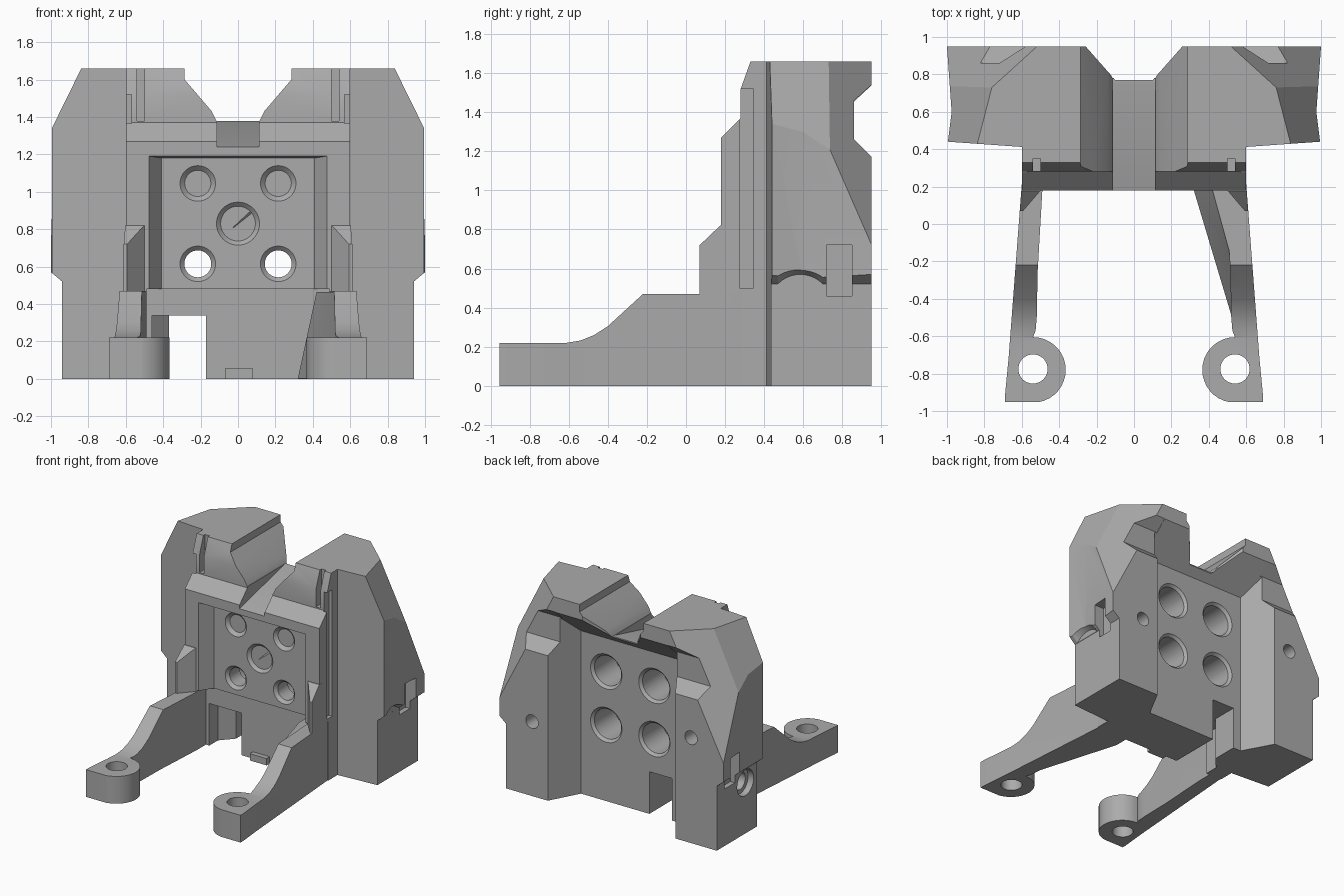
import bpy, bmesh, math
from mathutils import Vector, Matrix

if "Cube" in bpy.data.objects:
    bpy.data.objects.remove(bpy.data.objects["Cube"])

steel = bpy.data.materials.new("grey_steel")
steel.use_nodes = True
GREY = (0.41, 0.41, 0.41, 1)
steel.diffuse_color = GREY
steel.node_tree.nodes["Principled BSDF"].inputs["Base Color"].default_value = GREY


def finish(bm, name):
    bmesh.ops.recalc_face_normals(bm, faces=bm.faces)
    mesh = bpy.data.meshes.new(name)
    bm.to_mesh(mesh)
    bm.free()
    mesh.materials.append(steel)
    ob = bpy.data.objects.new(name, mesh)
    bpy.context.collection.objects.link(ob)
    return ob


def loft(name, a, b):
    """Solid between two matching 3D outlines."""
    bm = bmesh.new()
    va = [bm.verts.new(p) for p in a]
    vb = [bm.verts.new(p) for p in b]
    bm.faces.new(va)
    bm.faces.new(vb[::-1])
    n = len(a)
    for i in range(n):
        j = (i + 1) % n
        bm.faces.new((va[i], va[j], vb[j], vb[i]))
    return finish(bm, name)


def prism(name, pts, axis, lo, hi):
    """Extrude a 2D outline along x (yz points), y (xz) or z (xy)."""
    def put(p, d):
        p = list(p)
        p.insert("xyz".index(axis), d)
        return p
    return loft(name, [put(p, lo) for p in pts], [put(p, hi) for p in pts])


def box(name, x, y, z):
    return prism(name, [(x[0], y[0]), (x[1], y[0]), (x[1], y[1]), (x[0], y[1])], "z", *z)


def cone(name, start, direction, r1, r2, length):
    d = Vector(direction).normalized()
    bm = bmesh.new()
    bmesh.ops.create_cone(bm, cap_ends=True, segments=40, radius1=r1, radius2=r2, depth=length)
    spin = d.to_track_quat("Z", "Y").to_matrix().to_4x4()
    bm.transform(Matrix.Translation(Vector(start) + d * length / 2) @ spin)
    return finish(bm, name)


def boolean(target, tool, op="DIFFERENCE"):
    """Apply a boolean, with a second solver if the first changes nothing."""
    tool.hide_render = True
    before = len(target.data.vertices)
    for solver in ("MANIFOLD", "EXACT"):
        mod = target.modifiers.new(op, "BOOLEAN")
        mod.operation, mod.solver, mod.object = op, solver, tool
        deps = bpy.context.evaluated_depsgraph_get()
        mesh = bpy.data.meshes.new_from_object(target.evaluated_get(deps))
        target.modifiers.clear()
        if len(mesh.vertices) not in (0, before):
            break
    target.data = mesh
    bpy.data.objects.remove(tool)


def drill(target, start, direction, r, depth, rim=0.0):
    """Round hole with an optional chamfered rim."""
    d = Vector(direction)
    s = Vector(start)
    boolean(target, cone("hole", s - d * 0.05, d, r, r, depth + 0.05))
    if rim:
        boolean(target, cone("rim", s - d * 0.01, d, rim + 0.01, r - 0.002, rim - r + 0.012))


def halfspace(point, normal):
    """Large block lying beyond a plane."""
    n = Vector(normal).normalized()
    bm = bmesh.new()
    bmesh.ops.create_cube(bm, size=4)
    bm.transform(Matrix.Translation(Vector(point) + n * 2) @ n.to_track_quat("Z", "Y").to_matrix().to_4x4())
    return finish(bm, "facet_cutter")


# Central block with stepped front
body = prism("bracket_body", [(0.29, 0), (0.29, 0.48), (0.18, 0.48), (0.18, 1.27), (0.28, 1.37),
                              (0.28, 1.52), (0.33, 1.66), (0.95, 1.66), (0.95, 0)], "x", -0.6, 0.6)

# Front pocket with drafted sides
def pocket_outline(y, half, top):
    return [(-half, y, 0.4), (half, y, 0.4), (half, y, top), (-half, y, top)]

boolean(body, loft("pocket", pocket_outline(0.1, 0.53, 1.2), pocket_outline(0.28, 0.41, 1.18)))

for s in (1, -1):
    # Side tower
    plan = [(0.5, 0.405), (0.995, 0.44), (0.975, 0.6), (1.0, 0.95), (0.5, 0.95)]
    boolean(body, prism("tower", [(s * x, y) for x, y in plan], "z", 0, 1.66), "UNION")

    # Arm with round foot pad and small wedge-shaped cheek
    pad = [(0.54 + 0.175 * math.cos(math.radians(a)), -0.78 + 0.175 * math.sin(math.radians(a)))
           for a in range(270, 85, -10)]
    plan = [(0.592, 0.32), (0.67, -0.71), (0.69, -0.92), (0.69, -0.955)] + pad + [
        (0.526, -0.57), (0.52, -0.5), (0.515, -0.25), (0.49, 0.18), (0.49, 0.32)]
    arm = prism("arm", [(s * x, y) for x, y in plan], "z", -0.1, 1.0)
    side = [(-0.953, 0), (-0.953, 0.22), (-0.61, 0.22), (-0.54, 0.232), (-0.47, 0.26), (-0.4, 0.305),
            (-0.22, 0.47), (0.07, 0.47), (0.07, 0.72), (0.175, 0.82), (0.31, 0.82), (0.31, 0)]
    boolean(arm, prism("arm_side", side, "x", -0.9, 0.9), "INTERSECT")
    trim = [(0.4, 0.0), (0.61, 0.05), (0.5, 0.178), (0.4, 0.178)]
    boolean(arm, prism("cheek_trim", [(s * x, y) for x, y in trim], "z", 0.47, 1.0))
    boolean(body, arm, "UNION")

# Tapered gusset inside the left arm
low = [(0.32, 0.32), (0.32, 0.18), (0.53, -0.52), (0.58, -0.4), (0.57, 0.32)]
high = [(0.42, 0.32), (0.42, 0.18), (0.53, -0.22), (0.58, -0.2), (0.57, 0.32)]
boolean(body, loft("gusset", [(x, y, 0.002) for x, y in low], [(x, y, 0.465) for x, y in high]), "UNION")

# Sloped outer facets, stepped foot and towers' back notches
for s in (1, -1):
    boolean(body, halfspace((s * 0.84, 0.42, 1.66), (s * 0.093, 0.024, 0.0466)))
    boolean(body, halfspace((s * 0.76, 0.73, 1.66), (s * 0.0918, 0.1011, 0.0471)))
    step = [(0.94, -0.1), (0.94, 0.52), (1.0, 0.57), (1.1, 0.57), (1.1, -0.1)]
    boolean(body, prism("step", [(s * x, z) for x, z in step], "y", 0.3, 1.1))
    boolean(body, cone("arch", (s * 0.942, 0.585, 0.41), (s, 0, 0), 0.16, 0.21, 0.08))
    notch = [(0.86, 1.26), (1.0, 1.12), (1.0, 1.585), (0.86, 1.46)]
    boolean(body, prism("back_notch", notch, "x", *sorted((s * 0.5, s * 1.1))))

# Rear recess with sloped overhang
recess = [(-0.44, 0.71), (0.44, 0.71), (0.58, 0.97), (-0.58, 0.97)]
boolean(body, loft("recess", [(x, y, -0.1) for x, y in recess],
                   [(x, y, 1.315 + (y - 0.71) * 0.93) for x, y in recess]))

# Top saddle, sloped channel and splayed back
half = [(0.115, 1.38), (0.14, 1.43), (0.285, 1.6), (0.285, 1.8)]
boolean(body, prism("saddle", half + [(-x, z) for x, z in half[::-1]], "y", 0, 1.2))
boolean(body, prism("channel", [(0.1, 1.22), (0.77, 1.385), (0.77, 1.5), (0.1, 1.5)], "x", -0.112, 0.112))
boolean(body, prism("splay", [(-0.1, 0.77), (0.1, 0.77), (0.33, 1.03), (-0.33, 1.03)], "z", 1.2, 1.8))

# Gap under the right half of the wall
boolean(body, prism("gap", [(-0.46, 0.1), (-0.17, 0.1), (-0.17, 0.9), (-0.37, 0.9), (-0.37, 0.5), (-0.46, 0.4)],
                    "z", -0.1, 0.34))

# Face holes with rear counterbores
drill(body, (0, 0.28, 0.83), (0, 1, 0), 0.095, 0.6, 0.115)
for x in (-0.215, 0.215):
    for z in (0.615, 1.045):
        drill(body, (x, 0.28, z), (0, 1, 0), 0.072, 0.6, 0.095)
        drill(body, (x, 0.71, z), (0, -1, 0), 0.12, 0.28, 0.14)

for s in (1, -1):
    # Top bores, foot holes and side screw holes
    drill(body, (s * 0.455, 0.78, 1.66), (0, 0, -1), 0.14, 0.1, 0.152)
    drill(body, (s * 0.55, 0.52, 1.66), (0, 0, -1), 0.083, 1.8, 0.1)
    drill(body, (s * 0.54, -0.775, 0.22), (0, 0, -1), 0.078, 0.4, 0.092)
    drill(body, (s * 0.94, 0.585, 0.41), (-s, 0, 0), 0.105, 0.05)
    drill(body, (s * 0.9, 0.585, 0.41), (-s, 0, 0), 0.07, 0.15)
    drill(body, (s * 0.71, 0.95, 0.6 if s > 0 else 0.85), (0, -1, 0), 0.055, 0.2)
    # Side window and vertical grooves
    boolean(body, box("window", sorted((s * 0.9, s * 1.1)), (0.72, 0.85), (0.46, 0.72)))
    boolean(body, box("side_groove", sorted((s * 0.57, s * 0.7)), (0.275, 0.345), (0.5, 1.52)))
    boolean(body, box("front_groove", sorted((s * 0.5, s * 0.54)), (0.2, 0.35), (1.38, 1.8)))

# Small locating tab under the wall
tab = box("locating_tab", (-0.07, 0.08), (0.25, 0.3), (0, 0.055))

body.data.materials.clear()
body.data.materials.append(steel)
bpy.ops.object.select_all(action="DESELECT")
body.select_set(True)
bpy.context.view_layer.objects.active = body
bpy.ops.object.shade_smooth_by_angle(angle=math.radians(25))
